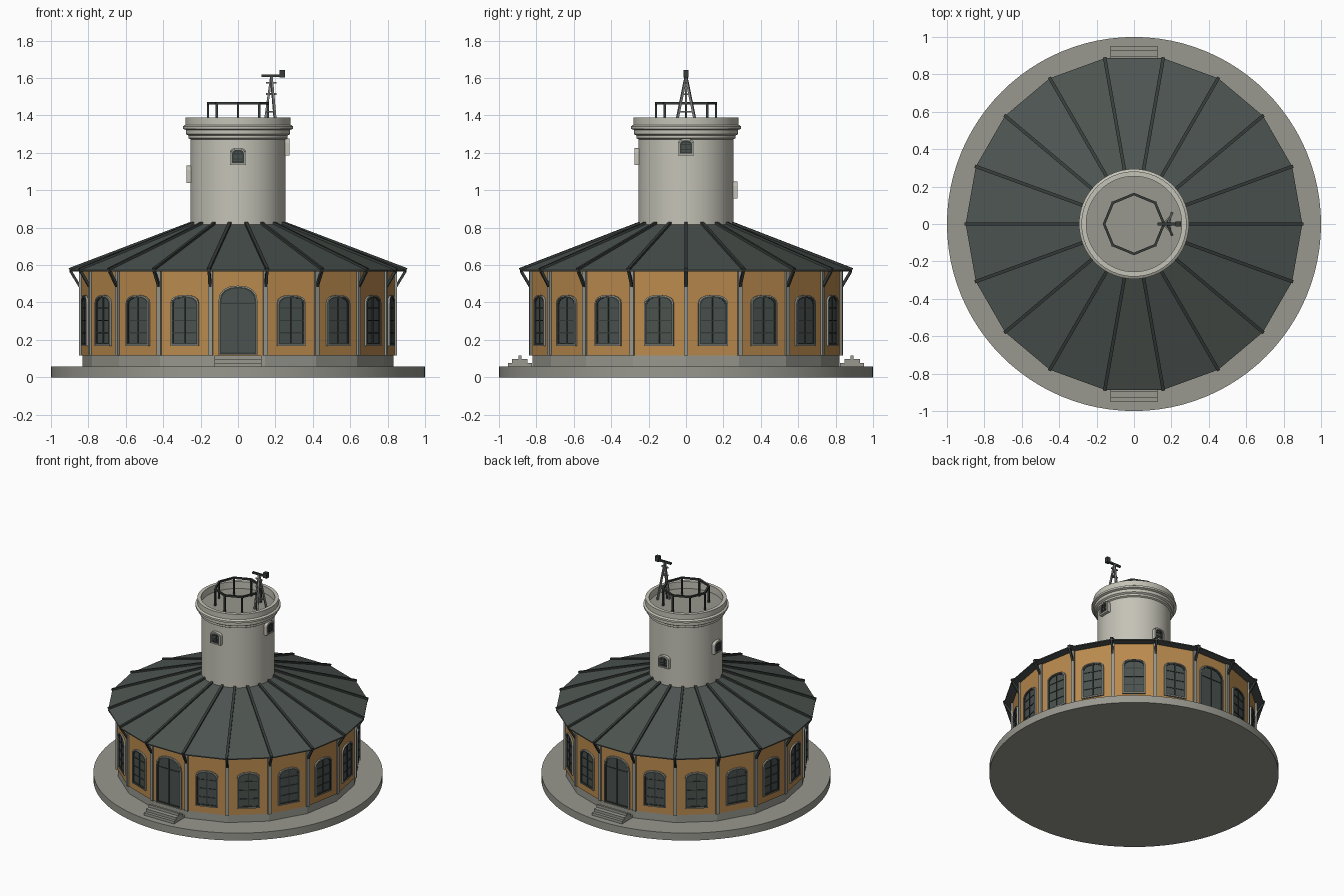
import bpy, bmesh, math
from mathutils import Matrix, Vector

if "Cube" in bpy.data.objects:
    bpy.data.objects.remove(bpy.data.objects["Cube"])


def material(name, r, g, b):
    m = bpy.data.materials.new(name)
    m.diffuse_color = [((c / 255 + 0.055) / 1.055) ** 2.4 for c in (r, g, b)] + [1]
    m.use_nodes = True
    m.node_tree.nodes["Principled BSDF"].inputs["Base Color"].default_value = m.diffuse_color
    return m


STONE = material("grey stone", 152, 152, 143)
PLASTER = material("pale plaster", 197, 195, 183)
OCHRE = material("ochre wall", 186, 138, 78)
SLATE = material("slate roof", 77, 85, 81)
GLASS = material("dark glass", 74, 82, 78)
IRON = material("dark iron", 54, 60, 57)
STEEL = material("mast steel", 128, 132, 126)
SIDES = 18
STEP = 2 * math.pi / SIDES


def finish(bm, name, mat, smooth=False):
    bmesh.ops.remove_doubles(bm, verts=bm.verts, dist=1e-6)
    bmesh.ops.recalc_face_normals(bm, faces=bm.faces)
    me = bpy.data.meshes.new(name)
    bm.to_mesh(me)
    bm.free()
    me.materials.append(mat)
    ob = bpy.data.objects.new(name, me)
    bpy.context.collection.objects.link(ob)
    if smooth:
        bpy.ops.object.select_all(action='DESELECT')
        ob.select_set(True)
        bpy.context.view_layer.objects.active = ob
        bpy.ops.object.shade_smooth_by_angle(angle=math.radians(30))
    return ob


def lathe(name, profile, n, mat, smooth=False):
    """Revolve (radius, height) points into n sides."""
    bm = bmesh.new()
    rings = [[bm.verts.new((r * math.cos(2 * math.pi * i / n), r * math.sin(2 * math.pi * i / n), z))
              for i in range(n)] for r, z in profile]
    for a, b in zip(rings, rings[1:]):
        for i in range(n):
            j = (i + 1) % n
            bm.faces.new((a[i], a[j], b[j], b[i]))
    bm.faces.new(rings[0])
    bm.faces.new(rings[-1])
    return finish(bm, name, mat, smooth)


def facing(angle, r):
    """Local frame: x along the wall, y outward, z up."""
    return Matrix.Rotation(angle - math.pi / 2, 4, 'Z') @ Matrix.Translation((0, r, 0))


def box(bm, M, x, y, z):
    size = Vector((x[1] - x[0], y[1] - y[0], z[1] - z[0]))
    mid = Vector((sum(x) / 2, sum(y) / 2, sum(z) / 2))
    bmesh.ops.create_cube(bm, size=1, matrix=M @ Matrix.Translation(mid) @ Matrix.Diagonal((*size, 1)))


def beam(bm, p, q, w, h=None):
    p, q = Vector(p), Vector(q)
    d = q - p
    M = Matrix.Translation((p + q) / 2) @ d.to_track_quat('Z', 'Y').to_matrix().to_4x4()
    bmesh.ops.create_cube(bm, size=1, matrix=M @ Matrix.Diagonal((w, h or w, d.length, 1)))


def arch(w, z0, z1, rise, n=8):
    pts = [(-w / 2, z0), (w / 2, z0)]
    for i in range(n + 1):
        t = math.pi * i / n
        c, s = math.cos(t), math.sin(t)
        pts.append((math.copysign(abs(c) ** 0.85, c) * w / 2, z1 - rise + rise * s ** 0.85 if s > 1e-6 else z1 - rise))
    return pts


def plate(bm, M, pts, y):
    vs = [bm.verts.new(M @ Vector((x, y, z))) for x, z in pts]
    bm.faces.new(vs)


def ring(bm, M, shape, t, y0, y1):
    """Arched border of width t, between depths y0 and y1."""
    w, z0, z1, rise = shape
    outer, inner = arch(*shape), arch(w - 2 * t, z0 + t, z1 - t, rise - t / 2)
    loops = [[bm.verts.new(M @ Vector((x, y, z))) for x, z in pts]
             for pts, y in ((outer, y0), (outer, y1), (inner, y1), (inner, y0))]
    for a, b in zip(loops, loops[1:]):
        for i in range(len(a)):
            j = (i + 1) % len(a)
            bm.faces.new((a[i], a[j], b[j], b[i]))


# Ground disc, plinth and walls
lathe("ground_disc", [(1, 0), (1, 0.057)], 96, STONE, True)
lathe("plinth", [(0.832, 0.057), (0.832, 0.117)], SIDES, STONE)
lathe("walls", [(0.84, 0.117), (0.84, 0.566)], SIDES, OCHRE)

# Low cone roof
lathe("roof", [(0.24, 0.565), (0.9, 0.565), (0.9, 0.573), (0.24, 0.824)], SIDES, SLATE)

# Posts, eave brackets and roof ribs at each corner
posts, brackets, ribs = bmesh.new(), bmesh.new(), bmesh.new()
for i in range(SIDES):
    a = i * STEP
    M = facing(a, 0)
    box(posts, M, (-0.012, 0.012), (0.82, 0.85), (0.117, 0.566))
    beam(brackets, M @ Vector((0, 0.845, 0.485)), M @ Vector((0, 0.895, 0.567)), 0.014)
    d = Vector((math.cos(a), math.sin(a), 0))
    beam(ribs, d * 0.25 + Vector((0, 0, 0.823)), d * 0.902 + Vector((0, 0, 0.575)), 0.018)
finish(posts, "corner_posts", STONE)
finish(brackets, "eave_brackets", IRON)
finish(ribs, "roof_ribs", IRON)

# Arched windows and two doors, one in each wall panel, plus four tower windows
trim, glass, bars, steps = (bmesh.new() for _ in range(4))


def opening(M, shape, rows, depth=0.012):
    w, z0, z1, rise = shape
    ring(trim, M, shape, 0.006, 0, depth)
    sash = (w - 0.012, z0 + 0.006, z1 - 0.006, rise - 0.003)
    ring(bars, M, sash, 0.009, 0, depth * 0.75)
    plate(glass, M, arch(*sash), depth * 0.3)
    box(bars, M, (-0.004, 0.004), (0, depth * 0.7), (z0 + 0.008, z1 - 0.008))
    for z in rows:
        box(bars, M, (-w / 2 + 0.008, w / 2 - 0.008), (0, depth * 0.65), (z - 0.003, z + 0.003))


apothem = 0.84 * math.cos(STEP / 2)
for i in range(SIDES):
    M = facing((i + 0.5) * STEP, apothem)
    if i in (4, 13):
        opening(M, (0.21, 0.118, 0.49, 0.085), [0.395])
        # Entrance steps
        for k, half in enumerate((0.064, 0.041, 0.008)):
            z = 0.057 + 0.02 * k
            box(steps, facing((i + 0.5) * STEP, 0.888), (-0.126, 0.126), (-half, half), (z, z + 0.02))
    else:
        opening(M, (0.16, 0.168, 0.44, 0.045), [0.238, 0.304, 0.37])
tower_frames = bmesh.new()
for deg, z in ((-90, 1.18), (0, 1.23), (90, 1.0), (180, 1.085)):
    M = facing(math.radians(deg), 0.262)
    opening(M, (0.076, z - 0.04, z + 0.042, 0.025), [z - 0.012, z + 0.015])
    ring(tower_frames, M, (0.086, z - 0.045, z + 0.047, 0.025), 0.005, -0.014, 0.013)
    box(tower_frames, M, (-0.037, 0.037), (-0.014, 0.0005), (z - 0.04, z + 0.018))
finish(trim, "opening_trim", STONE)
finish(glass, "panes", GLASS)
finish(bars, "glazing_bars", IRON)
finish(steps, "entrance_steps", STONE)
finish(tower_frames, "tower_window_frames", PLASTER)

# Round tower with stepped cornice and hollow parapet
lathe("tower", [(0.254, 0.7), (0.254, 1.272), (0.265, 1.278), (0.265, 1.292), (0.278, 1.3),
                (0.278, 1.322), (0.294, 1.328), (0.294, 1.342), (0.281, 1.35), (0.281, 1.39),
                (0.255, 1.39), (0.255, 1.335)], 64, PLASTER, True)
lathe("tower_deck", [(0.255, 1.325), (0.255, 1.338)], 64, STONE)

# Octagonal railing
rail = bmesh.new()
corners = [Vector((0.16 * math.cos(k * math.pi / 4), 0.16 * math.sin(k * math.pi / 4), 1.465)) for k in range(8)]
for k, c in enumerate(corners):
    beam(rail, c, corners[(k + 1) % 8], 0.013)
    beam(rail, (c.x, c.y, 1.336), c, 0.012)
finish(rail, "deck_railing", IRON)

# Tripod mast with rungs
mast = bmesh.new()
top = Vector((0.178, 0, 1.61))
feet = [Vector((0.14, 0, 1.337)), Vector((0.202, 0.056, 1.337)), Vector((0.202, -0.056, 1.337))]
for f in feet:
    beam(mast, f, top, 0.012)
for t in (0.3, 0.65, 0.87):
    ps = [f.lerp(top, t) for f in feet]
    for k in range(3):
        beam(mast, ps[k], ps[(k + 1) % 3], 0.008)
    if t > 0.5:
        z = ps[0].z
        beam(mast, (0.15, 0, z), (0.205, 0, z), 0.009)
finish(mast, "tripod_mast", STEEL)

# Instrument arm on the mast
arm = bmesh.new()
I = Matrix.Identity(4)
beam(arm, (0.125, 0, 1.613), (0.235, 0, 1.613), 0.014)
box(arm, I, (0.222, 0.252), (-0.014, 0.014), (1.603, 1.643))
finish(arm, "instrument_arm", IRON)
